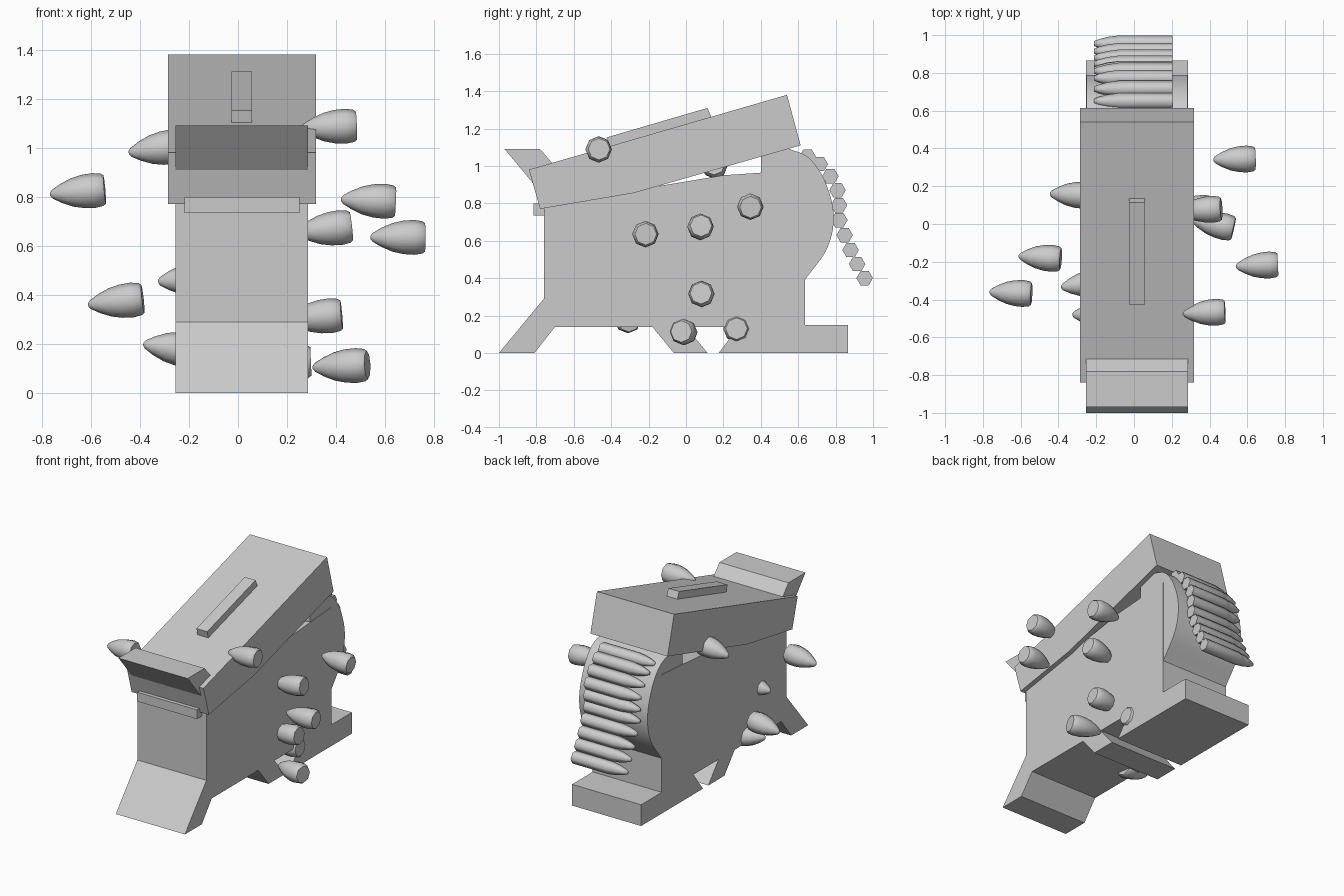
import bpy, bmesh
from mathutils import Vector

if "Cube" in bpy.data.objects:
    bpy.data.objects.remove(bpy.data.objects["Cube"])


def obj(name, bm):
    bmesh.ops.recalc_face_normals(bm, faces=bm.faces)
    me = bpy.data.meshes.new(name)
    bm.to_mesh(me)
    bm.free()
    o = bpy.data.objects.new(name, me)
    bpy.context.collection.objects.link(o)
    return o


def extrude(name, pts, x0, x1):
    """Extrude a (y, z) side profile from x0 to x1."""
    bm = bmesh.new()
    f = bm.faces.new([bm.verts.new((x0, y, z)) for y, z in pts])
    r = bmesh.ops.extrude_face_region(bm, geom=[f])
    vs = [v for v in r["geom"] if isinstance(v, bmesh.types.BMVert)]
    bmesh.ops.translate(bm, verts=vs, vec=(x1 - x0, 0, 0))
    return obj(name, bm)


def lathe(name, tip, tail, profile, sides):
    """Round body; profile is (fraction from tip to tail, radius)."""
    from math import cos, sin, tau
    tip, tail = Vector(tip), Vector(tail)
    d = tail - tip
    u = Vector((0, 1, 0)) - d * (d.y / d.length_squared)
    u.normalize()
    w = d.normalized().cross(u)
    bm = bmesh.new()
    rings = []
    for t, r in profile:
        rings.append([bm.verts.new(tip + d * t + r * (u * cos(tau * i / sides) + w * sin(tau * i / sides)))
                      for i in range(sides)])
    for a, b in zip(rings, rings[1:]):
        for i in range(sides):
            j = (i + 1) % sides
            bm.faces.new((a[i], a[j], b[j], b[i])).smooth = True
    bm.faces.new(rings[0]).smooth = True
    bm.faces.new(rings[-1])
    # keep the rim of the flat end sharp
    for i in range(sides):
        bm.edges.get((rings[-1][i], rings[-1][(i + 1) % sides])).smooth = False
    return obj(name, bm)


def curve(p, n=5):
    """Smooth curve through points."""
    p = [Vector(q) for q in p]
    p = [2 * p[0] - p[1]] + p + [2 * p[-1] - p[-2]]
    out = []
    for a, b, c, d in zip(p, p[1:], p[2:], p[3:]):
        for k in range(n):
            t = k / n
            out.append(0.5 * (2 * b + (c - a) * t + (2 * a - 5 * b + 4 * c - d) * t * t
                              + (3 * b - a - 3 * c + d) * t ** 3))
    return out + [p[-2]]


X0, X1 = -0.255, 0.285

# Main body with front, middle and rear feet
extrude("body", [(-1, 0), (-0.81, 0), (-0.70, 0.14), (-0.18, 0.14), (-0.065, 0), (0.115, 0),
                 (0.0, 0.14), (0.28, 0.14), (0.175, 0), (0.865, 0), (0.865, 0.15),
                 (0.635, 0.15), (0.635, 0.98), (0.2, 0.95), (-0.28, 0.87), (-0.76, 0.8),
                 (-0.76, 0.29)], X0, X1)

# Rounded feed guide at the back
arc = curve([(0.635, 0.39), (0.755, 0.56), (0.79, 0.74), (0.74, 0.925), (0.655, 1.045), (0.555, 1.09)])
drum = extrude("feed_guide", [(0.4, 0.39)] + [tuple(v) for v in arc] + [(0.4, 1.09)], X0 + 0.003, X1 - 0.003)
bpy.context.view_layer.objects.active = drum
drum.select_set(True)
bpy.ops.object.shade_smooth_by_angle(angle=0.5)

# Tilted lid, its grip rail, visor and front lip
extrude("lid", [(-0.84, 0.98), (0.54, 1.38), (0.613, 1.11), (-0.28, 0.855), (-0.78, 0.77)], -0.285, 0.318)
extrude("lid_rail", [(-0.425, 1.152), (0.115, 1.31), (0.14, 1.25), (-0.41, 1.09)], -0.027, 0.057)
extrude("visor", [(-0.97, 1.09), (-0.78, 1.09), (-0.715, 1.015), (-0.79, 0.96), (-0.82, 0.91)], X0, X1)
extrude("front_lip", [(-0.815, 0.735), (-0.75, 0.735), (-0.75, 0.80), (-0.815, 0.80)], -0.217, 0.25)

# Cartridge belt hanging over the feed guide
cart = [(0, 0.012), (0.07, 0.024), (0.18, 0.036), (0.30, 0.042), (0.31, 0.044), (1, 0.044)]
belt = [(0.65, 1.05), (0.715, 1.01), (0.772, 0.945), (0.81, 0.87), (0.818, 0.79),
        (0.82, 0.71), (0.848, 0.63), (0.88, 0.55), (0.915, 0.475), (0.955, 0.40)]
for i, (y, z) in enumerate(belt):
    lathe(f"cartridge_{i}", (-0.213, y, z), (0.203, y, z), cart, 6)

# Loose slugs around the body: tip (x, y, z), tail offset in y and z
slug = [(0, 0.007), (0.04, 0.018), (0.2, 0.039), (0.4, 0.058), (0.6, 0.068), (0.8, 0.071), (0.95, 0.066), (1, 0.058)]
slugs = [(0.26, -0.475, 1.08, 0.01, 0.01), (0.42, 0.34, 0.79, 0.005, -0.01),
         (0.24, 0.07, 0.655, 0.01, 0.025), (0.54, -0.225, 0.635, 0.01, 0.0),
         (0.20, 0.09, 0.30, -0.01, 0.02), (0.305, 0.025, 0.105, -0.05, 0.01),
         (0.075, 0.27, 0.12, 0.0, 0.01), (-0.445, 0.16, 0.98, -0.01, 0.03),
         (-0.765, -0.36, 0.81, -0.01, 0.02), (-0.325, -0.48, 0.455, 0.0, 0.015),
         (-0.61, -0.17, 0.36, -0.015, 0.025), (-0.385, -0.335, 0.20, 0.03, -0.03)]
for i, (x, y, z, dy, dz) in enumerate(slugs):
    lathe(f"slug_{i}", (x, y, z), (x + 0.222, y + dy, z + dz), slug, 8)
